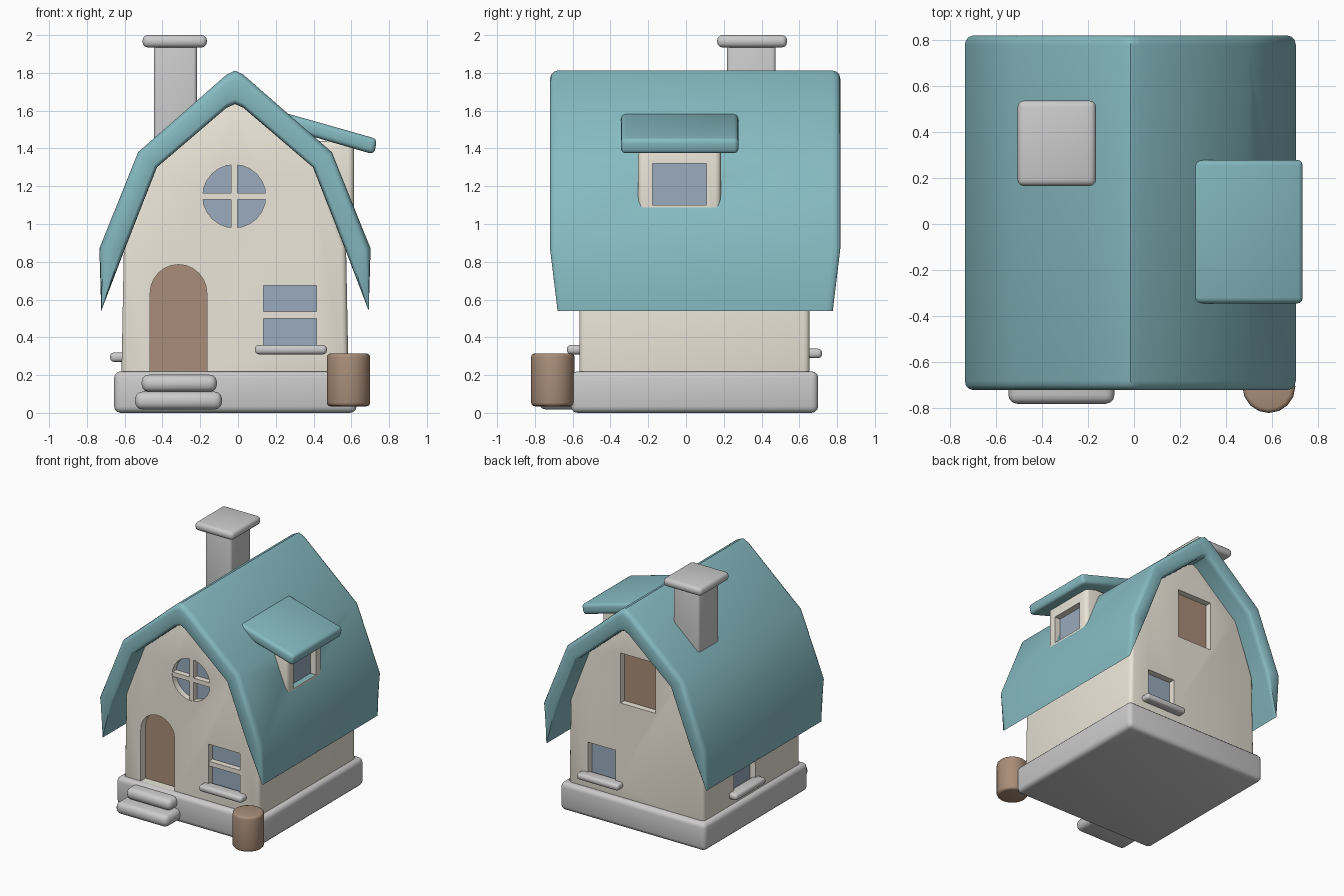
import bpy, bmesh
from math import sin, cos, pi, radians
from mathutils import Vector

if "Cube" in bpy.data.objects:
    bpy.data.objects.remove(bpy.data.objects["Cube"])

CX = -0.016  # house centre line
WX0, WX1, WY0, WY1 = -0.615, 0.585, -0.565, 0.655  # wall extents


def material(name, rgb):
    m = bpy.data.materials.new(name)
    m.diffuse_color = (*rgb, 1)
    m.use_nodes = True
    m.node_tree.nodes["Principled BSDF"].inputs["Base Color"].default_value = m.diffuse_color
    return m


CREAM = material("cream", (0.84, 0.79, 0.69))
TEAL = material("teal", (0.24, 0.50, 0.54))
BROWN = material("brown", (0.40, 0.27, 0.19))
GLASS = material("glass", (0.32, 0.41, 0.51))

# (u, v, depth) to world, for each side an opening can be on
FACES = {
    "front": lambda u, v, d: (u, WY0 + d, v),
    "back": lambda u, v, d: (u, WY1 - d, v),
    "left": lambda u, v, d: (WX0 + d, u, v),
    "dormer": lambda u, v, d: (0.615 - d, u, v),
    "up": lambda u, v, d: (u, v, d),
}


def apply(obj, mod):
    bpy.context.view_layer.objects.active = obj
    bpy.ops.object.modifier_apply(modifier=mod.name)


def finish(name, bm, mat=None, bevel=0):
    bmesh.ops.recalc_face_normals(bm, faces=bm.faces)
    me = bpy.data.meshes.new(name)
    bm.to_mesh(me)
    bm.free()
    obj = bpy.data.objects.new(name, me)
    bpy.context.collection.objects.link(obj)
    if mat:
        me.materials.append(mat)
    if bevel:
        mod = obj.modifiers.new("bevel", "BEVEL")
        mod.width, mod.segments = bevel, 3
        mod.limit_method, mod.angle_limit = "ANGLE", radians(40)
        apply(obj, mod)
    return obj


def prism(name, pts, face, d0, d1, mat=None, bevel=0):
    bm = bmesh.new()
    f = FACES[face]
    a = [bm.verts.new(f(u, v, d0)) for u, v in pts]
    b = [bm.verts.new(f(u, v, d1)) for u, v in pts]
    bm.faces.new(a)
    bm.faces.new(b)
    n = len(pts)
    for i in range(n):
        j = (i + 1) % n
        bm.faces.new((a[i], a[j], b[j], b[i]))
    return finish(name, bm, mat, bevel)


def rect(u0, u1, v0, v1):
    return [(u0, v0), (u1, v0), (u1, v1), (u0, v1)]


def arc(cu, cv, r, n, a0=0, a1=2 * pi):
    return [(cu + r * cos(a0 + (a1 - a0) * i / n), cv + r * sin(a0 + (a1 - a0) * i / n)) for i in range(n)]


def box(name, x, y, z, mat=None, bevel=0):
    return prism(name, rect(*x, *y), "up", *z, mat, bevel)


def cut(obj, pts, face, depth):
    cutter = prism("cutter", pts, face, -0.1, depth)
    cutter.hide_render = True
    mod = obj.modifiers.new("cut", "BOOLEAN")
    mod.operation, mod.solver, mod.object = "DIFFERENCE", "EXACT", cutter
    apply(obj, mod)
    bpy.data.objects.remove(cutter)


def opening(name, obj, pts, face, mat, depth=0.05):
    # recess with a pane at its back
    cut(obj, pts, face, depth + 0.01)
    prism(name, pts, face, depth, depth + 0.03, mat)


# stone base, steps
box("base", (-0.656, 0.628), (-0.61, 0.70), (0, 0.22), bevel=0.035)
box("lower_step", (-0.545, -0.085), (-0.78, -0.5), (0.018, 0.112), bevel=0.038)
box("upper_step", (-0.51, -0.112), (-0.70, -0.5), (0.112, 0.202), bevel=0.038)

# walls with gambrel gable
half = [(0.602, 0.15), (0.588, 0.88), (0.44, 1.31)]
profile = [(CX + x, z) for x, z in half] + [(CX, 1.69)] + [(CX - x, z) for x, z in reversed(half)]
walls = prism("walls", profile, "front", 0, WY1 - WY0, CREAM, 0.03)

# roof: outer and inner curves lofted along y with rounded ends
outer = [(0.708, 0.54), (0.718, 0.87), (0.513, 1.38), (0.045, 1.79), (0, 1.812)]
inner = [(0.708, 0.54), (0.582, 0.87), (0.413, 1.30), (0.045, 1.615), (0, 1.635)]
outer += [(-x, z) for x, z in outer[-2::-1]]
inner += [(-x, z) for x, z in inner[-2::-1]]
RY0, RY1 = -0.72, 0.817
steps = [(0.04 * (1 - cos(a)), 0.25 * (1 - sin(a))) for a in (0, pi / 6, pi / 3, pi / 2)]
stations = [(RY0, 1, e, t) for e, t in steps] + [(RY1, -1, e, t) for e, t in reversed(steps)]
bm = bmesh.new()
rings = []
for y, side, e, t in stations:
    ring_o, ring_i = [], []
    for k, (o, n) in enumerate(zip(outer, inner)):
        o, n = Vector(o), Vector(n)
        tip = k in (0, 8)
        yy = y + side * (e + (0.04 if tip else 0))
        p, q = o.lerp(n, t), n.lerp(o, t * 0.6)
        vo = bm.verts.new((CX + p.x, yy, p.y))
        ring_o.append(vo)
        ring_i.append(vo if tip else bm.verts.new((CX + q.x, yy, q.y)))
    rings.append((ring_o, ring_i))
for (ao, ai), (bo, bi) in zip(rings, rings[1:]):
    for k in range(8):
        bm.faces.new((ao[k], ao[k + 1], bo[k + 1], bo[k]))
        bm.faces.new((ai[k], bi[k], bi[k + 1], ai[k + 1]))
for o, n in (rings[0], rings[-1]):
    for k in range(8):
        bm.faces.new(list(dict.fromkeys((o[k], o[k + 1], n[k + 1], n[k]))))
roof = finish("roof", bm, TEAL)

# door and windows
door = [(-0.465, 0.22), (-0.165, 0.22)] + arc(-0.315, 0.635, 0.15, 12, 0, pi) + [(-0.465, 0.635)]
opening("door", walls, door, "front", BROWN, 0.06)
opening("round_window", walls, arc(-0.02, 1.147, 0.167, 24), "front", GLASS)
opening("front_window", walls, rect(0.135, 0.415, 0.34, 0.675), "front", GLASS)
opening("back_window", walls, rect(0.165, 0.41, 0.32, 0.58), "back", GLASS)
opening("attic_hatch", walls, rect(-0.19, 0.12, 0.97, 1.37), "back", BROWN)
opening("left_window", walls, rect(0.0, 0.27, 0.30, 0.58), "left", GLASS)

# window bars
prism("round_bar_upright", rect(-0.038, -0.002, 0.97, 1.324), "front", 0.004, 0.07, CREAM)
prism("round_bar_level", rect(-0.197, 0.157, 1.13, 1.165), "front", 0.004, 0.07, CREAM)
prism("front_window_bar", rect(0.125, 0.425, 0.5, 0.537), "front", 0.004, 0.07, CREAM)

# sills
box("front_sill", (0.09, 0.47), (-0.63, -0.53), (0.31, 0.36), bevel=0.02)
box("back_sill", (0.10, 0.47), (0.62, 0.72), (0.29, 0.34), bevel=0.02)
box("left_sill", (-0.677, -0.58), (-0.05, 0.33), (0.27, 0.32), bevel=0.02)

# dormer
dormer = box("dormer", (0.3, 0.615), (-0.255, 0.185), (0.95, 1.44), CREAM, 0.03)
window = rect(-0.177, 0.108, 1.10, 1.32)
cut(roof, window, "dormer", 0.06)
opening("dormer_window", dormer, window, "dormer", GLASS)
slab = [(0.25, 1.588), (0.737, 1.45), (0.72, 1.368), (0.25, 1.505)]
prism("dormer_roof", slab, "front", -0.345 - WY0, 0.278 - WY0, TEAL, 0.025)

# chimney
box("chimney", (-0.445, -0.217), (0.218, 0.475), (1.25, 1.95), bevel=0.02)
box("chimney_cap", (-0.505, -0.165), (0.165, 0.535), (1.935, 2.0), bevel=0.027)

# barrel
prism("barrel", arc(0.585, -0.705, 0.115, 16), "up", 0.035, 0.315, BROWN, 0.02)

for obj in bpy.context.scene.objects:
    bpy.ops.object.select_all(action="DESELECT")
    obj.select_set(True)
    bpy.context.view_layer.objects.active = obj
    bpy.ops.object.shade_smooth_by_angle(angle=radians(38))
